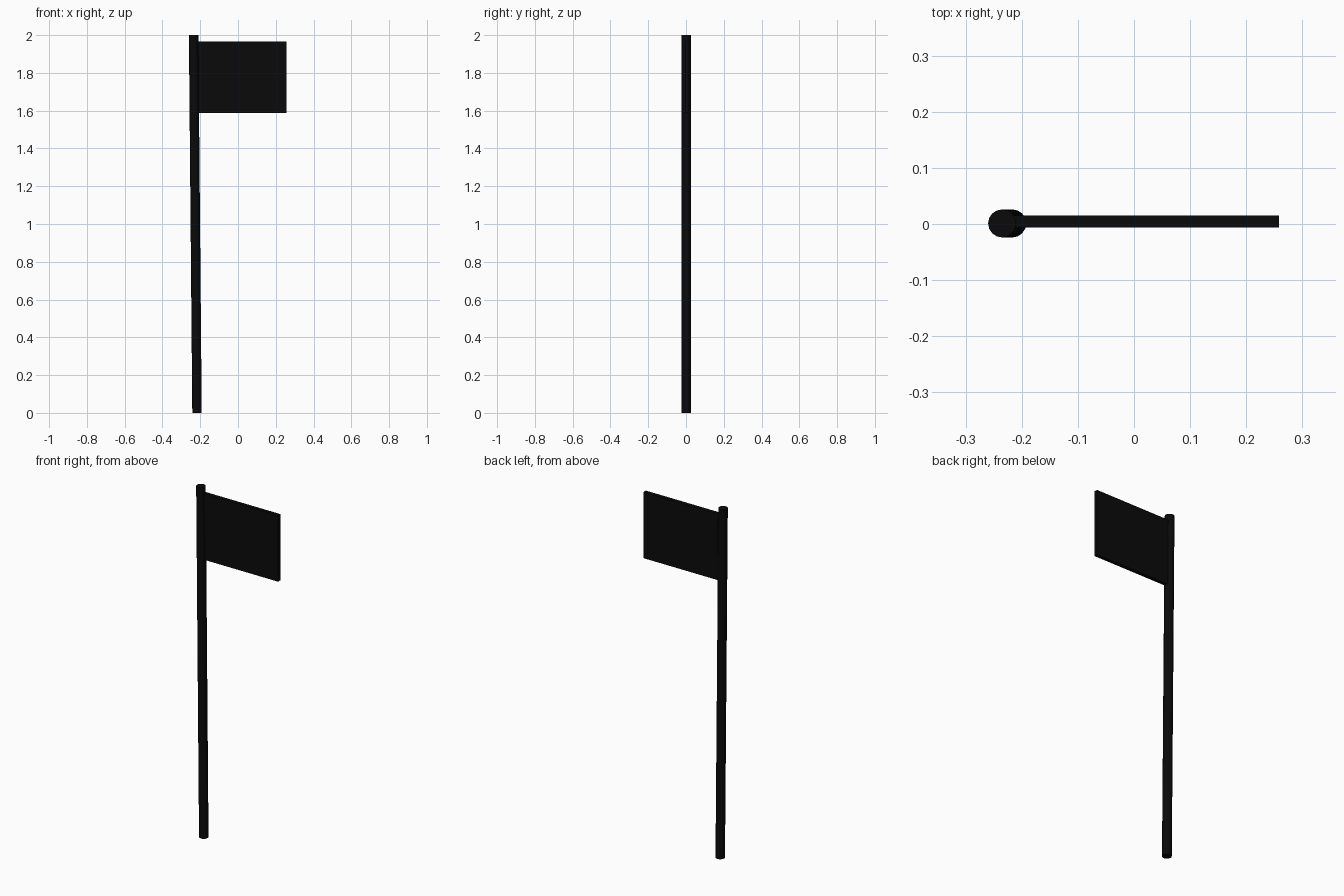
import bpy, bmesh
from mathutils import Matrix

if "Cube" in bpy.data.objects:
    bpy.data.objects.remove(bpy.data.objects["Cube"])

black = bpy.data.materials.new("black_paint")
black.diffuse_color = (0.003, 0.003, 0.003, 1)
black.use_nodes = True
black.node_tree.nodes["Principled BSDF"].inputs["Base Color"].default_value = black.diffuse_color


def finish(obj, name):
    obj.name = obj.data.name = name
    obj.data.materials.append(black)


# Pole: slender cylinder leaning slightly towards -x
R, H = 0.025, 2.0
BOTTOM_X, TOP_X = -0.217, -0.235
bpy.ops.mesh.primitive_cylinder_add(vertices=16, radius=R, depth=H, location=(0, 0, 0))
pole = bpy.context.object
for v in pole.data.vertices:
    v.co.x += TOP_X if v.co.z > 0 else BOTTOM_X
pole.location = (0, 0.001, H / 2)
bpy.ops.object.shade_smooth_by_angle()
finish(pole, "pole")

# Flag: thin rectangular board with its inner edge sunk into the pole
x0, x1 = -0.233, 0.258
y0, y1 = -0.006, 0.015
z0, z1 = 1.587, 1.965
bpy.ops.mesh.primitive_cube_add(size=1, location=((x0 + x1) / 2, (y0 + y1) / 2, (z0 + z1) / 2))
flag = bpy.context.object
flag.data.transform(Matrix.Diagonal((x1 - x0, y1 - y0, z1 - z0, 1)))
finish(flag, "flag")
